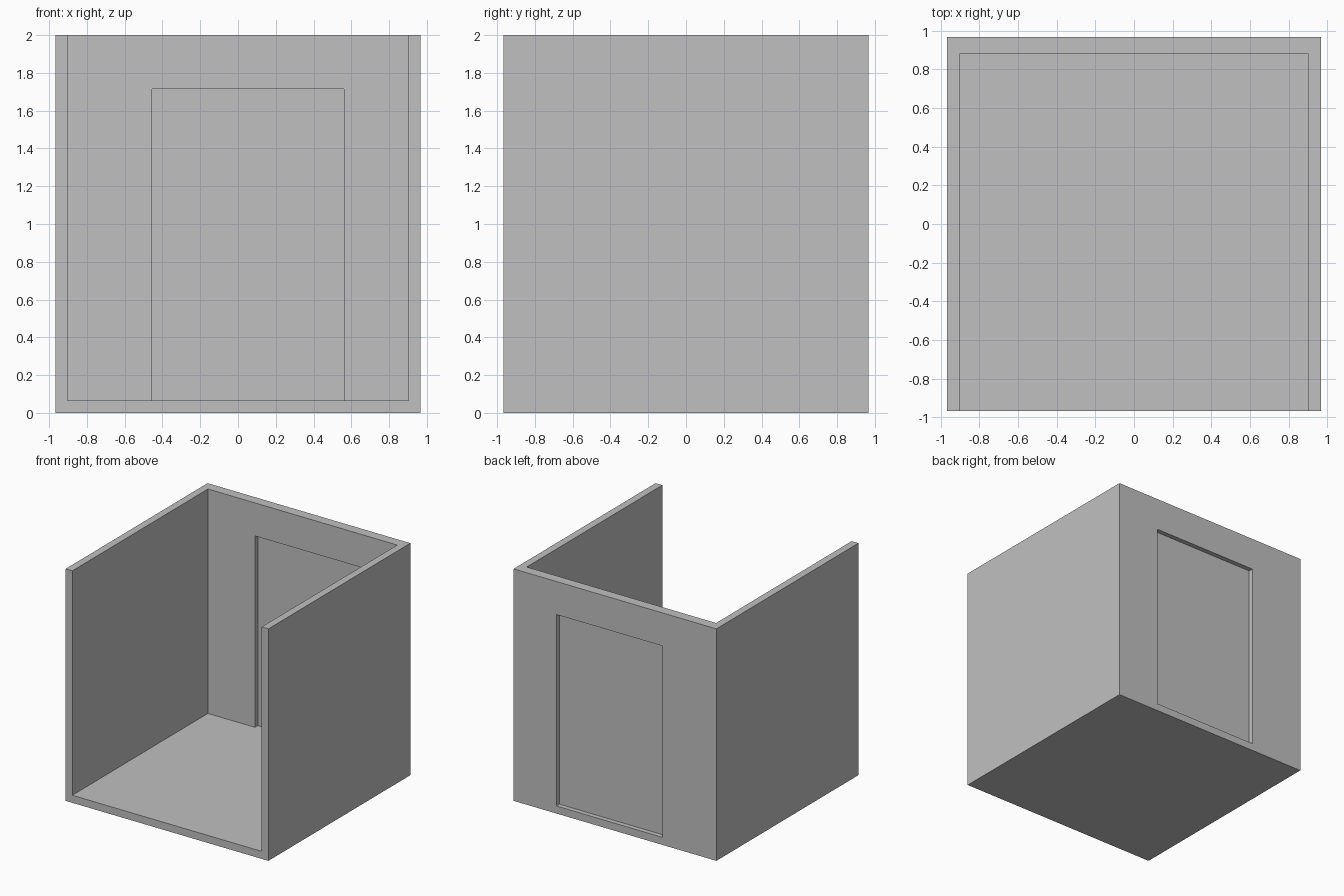
import bpy
from mathutils import Vector

cube = bpy.data.objects.get("Cube")
if cube:
    bpy.data.objects.remove(cube, do_unlink=True)

# Overall sizes
HALF, HEIGHT = 0.967, 2.0
INNER = 0.903          # inside face of the side walls
BACK = 0.88            # inside face of the back wall
FLOOR = 0.065          # top of the floor slab
DOOR_X = (-0.455, 0.56)
DOOR_TOP = 1.715

plaster = bpy.data.materials.new("plaster_grey")
plaster.use_nodes = True
colour = (0.527, 0.527, 0.527, 1)
plaster.diffuse_color = colour
plaster.node_tree.nodes["Principled BSDF"].inputs["Base Color"].default_value = colour


def box(name, low, high):
    """Axis-aligned box between two corners."""
    low, high = Vector(low), Vector(high)
    bpy.ops.mesh.primitive_cube_add(size=1)
    obj = bpy.context.object
    obj.name = name
    for v in obj.data.vertices:
        v.co = (low + high) / 2 + v.co * (high - low)
    obj.data.materials.append(plaster)
    return obj


def cut(target, cutter):
    """Subtract the cutter and discard it."""
    cutter.hide_render = True
    mod = target.modifiers.new("cut", "BOOLEAN")
    mod.operation, mod.solver, mod.object = "DIFFERENCE", "EXACT", cutter
    bpy.ops.object.select_all(action="DESELECT")
    bpy.context.view_layer.objects.active = target
    target.select_set(True)
    bpy.ops.object.modifier_apply(modifier=mod.name)
    bpy.data.objects.remove(cutter, do_unlink=True)


# Floor and three walls, open at the front and the top
room = box("room_shell", (-HALF, -HALF, 0), (HALF, HALF, HEIGHT))
cut(room, box("room_space", (-INNER, -HALF - 0.2, FLOOR), (INNER, BACK, HEIGHT + 0.2)))

# Doorway through the back wall, level with the floor
cut(room, box("doorway", (DOOR_X[0], BACK - 0.2, FLOOR), (DOOR_X[1], HALF + 0.2, DOOR_TOP)))

# Thin door set in the middle of the wall thickness
box("door_panel", (DOOR_X[0], 0.919, FLOOR), (DOOR_X[1], 0.926, DOOR_TOP))
